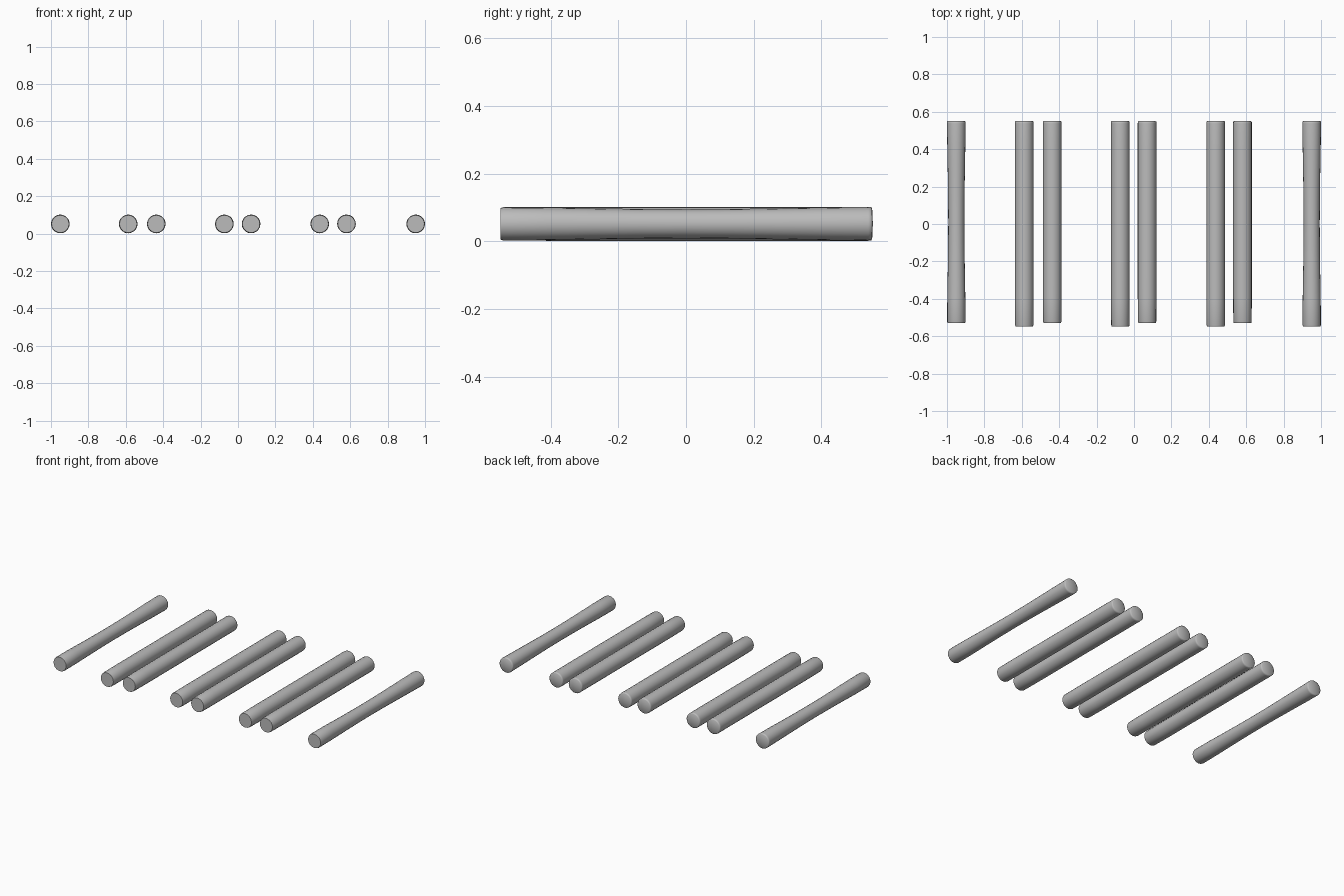
import bpy, bmesh, math

if "Cube" in bpy.data.objects:
    bpy.data.objects.remove(bpy.data.objects["Cube"])

SIDES = 20
R = 0.05
gray = bpy.data.materials.new("stone_gray")
gray.diffuse_color = (0.5, 0.5, 0.5, 1)
gray.use_nodes = True
gray.node_tree.nodes["Principled BSDF"].inputs["Base Color"].default_value = gray.diffuse_color


def make_rod(name, x, front, waist):
    """Lathe a rod along y: flat front cap, softly rounded back cap."""
    back = 0.55
    # (y, radius) from front to back
    profile = [(front, R * 0.93), (front + 0.008, R * 0.98)]
    for i in range(1, 8):
        t = i / 8
        bulge = math.sin(math.pi * t) ** 1.5
        profile.append((front + (back - front) * t, R - (R - waist) * bulge))
    profile += [(back - 0.012, R), (back - 0.003, R * 0.99), (back, R * 0.9)]

    bm = bmesh.new()
    rings = []
    for y, r in profile:
        rings.append([bm.verts.new((r * math.cos(2 * math.pi * k / SIDES), y,
                                    r * math.sin(2 * math.pi * k / SIDES)))
                      for k in range(SIDES)])
    for a, b in zip(rings, rings[1:]):
        for k in range(SIDES):
            n = (k + 1) % SIDES
            bm.faces.new((a[k], a[n], b[n], b[k])).smooth = True
    # Flat front cap with a crisp rim
    cap = bm.faces.new(rings[0])
    for e in cap.edges:
        e.smooth = False
    # Back cap, smooth over the rim
    tip = bm.verts.new((0, back + 0.002, 0))
    for k in range(SIDES):
        bm.faces.new((rings[-1][k], rings[-1][(k + 1) % SIDES], tip)).smooth = True
    bmesh.ops.recalc_face_normals(bm, faces=bm.faces[:])

    mesh = bpy.data.meshes.new(name)
    bm.to_mesh(mesh)
    bm.free()
    mesh.materials.append(gray)
    obj = bpy.data.objects.new(name, mesh)
    obj.location = (x, 0, 0.052)
    bpy.context.collection.objects.link(obj)


# Outer rods are waisted, inner ones straight; front ends alternate in length
xs = [-0.95, -0.587, -0.437, -0.073, 0.07, 0.437, 0.58, 0.95]
for i, x in enumerate(xs):
    outer = i in (0, len(xs) - 1)
    make_rod(f"{'outer' if outer else 'inner'}_rod_{i + 1}", x,
             -0.548 if i % 2 else -0.53, 0.043 if outer else R)
